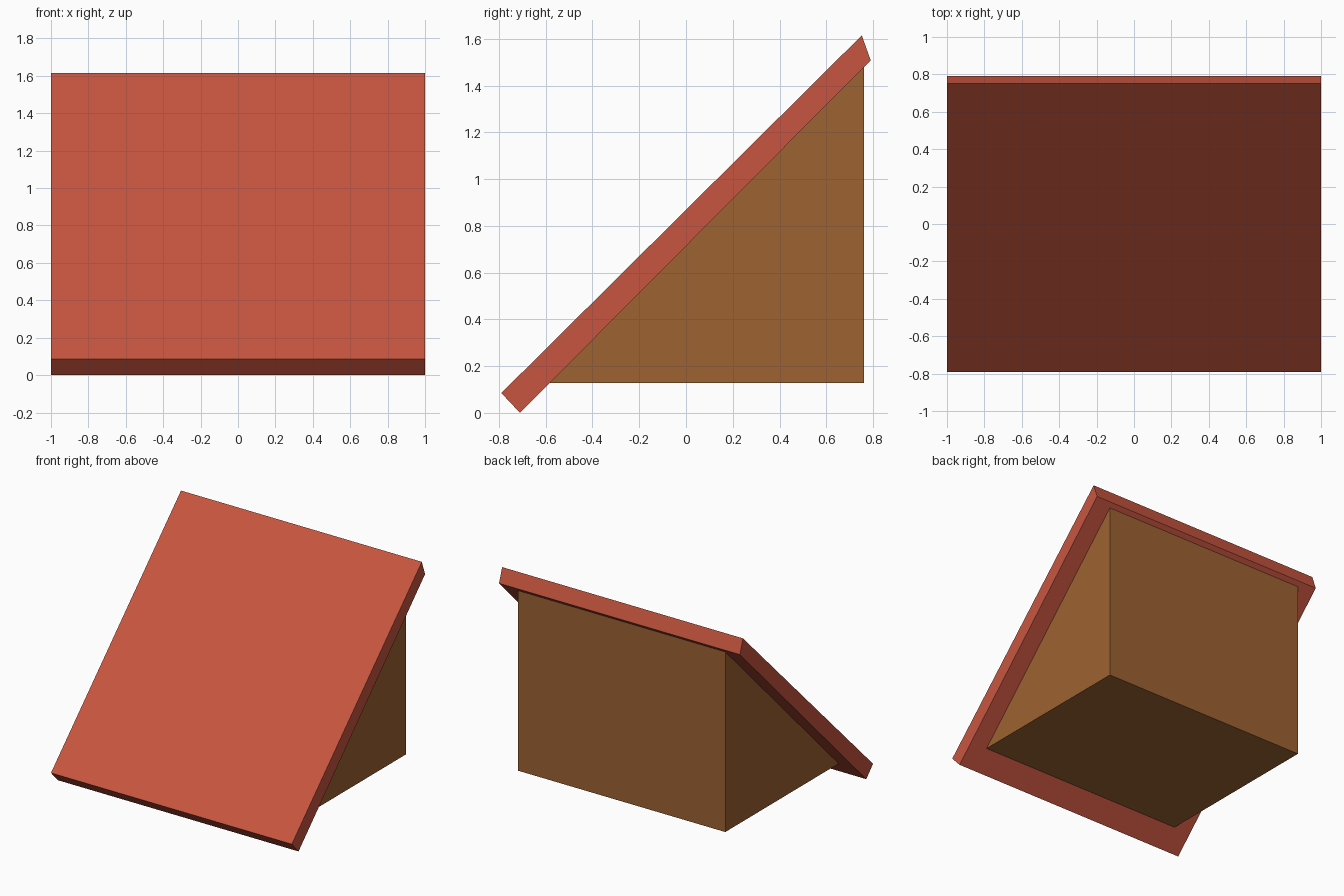
import bpy
import bmesh

if "Cube" in bpy.data.objects:
    bpy.data.objects.remove(bpy.data.objects["Cube"])


def make_material(name, color):
    mat = bpy.data.materials.new(name)
    mat.diffuse_color = (*color, 1.0)
    mat.use_nodes = True
    mat.node_tree.nodes["Principled BSDF"].inputs["Base Color"].default_value = mat.diffuse_color
    return mat


def extrude_profile(name, profile, half_width, mat):
    """Extrude a (y, z) side profile symmetrically along x."""
    bm = bmesh.new()
    face = bm.faces.new([bm.verts.new((-half_width, y, z)) for y, z in profile])
    ext = bmesh.ops.extrude_face_region(bm, geom=[face])
    moved = [v for v in ext["geom"] if isinstance(v, bmesh.types.BMVert)]
    bmesh.ops.translate(bm, verts=moved, vec=(2 * half_width, 0, 0))
    bmesh.ops.recalc_face_normals(bm, faces=bm.faces)
    mesh = bpy.data.meshes.new(name)
    bm.to_mesh(mesh)
    bm.free()
    mesh.materials.append(mat)
    obj = bpy.data.objects.new(name, mesh)
    bpy.context.collection.objects.link(obj)
    return obj


red = make_material("roof_red", (0.578, 0.091, 0.051))
brown = make_material("wood_brown", (0.337, 0.122, 0.032))

# Sloping roof slab with a slanted cut at the ridge end
extrude_profile("roof_slab",
                [(-0.79, 0.085), (-0.71, 0.0), (0.79, 1.508), (0.752, 1.615)],
                1.0, red)

# Triangular gable block under the slab
extrude_profile("gable_block",
                [(-0.585, 0.128), (0.762, 0.128), (0.762, 1.482)],
                0.86, brown)
